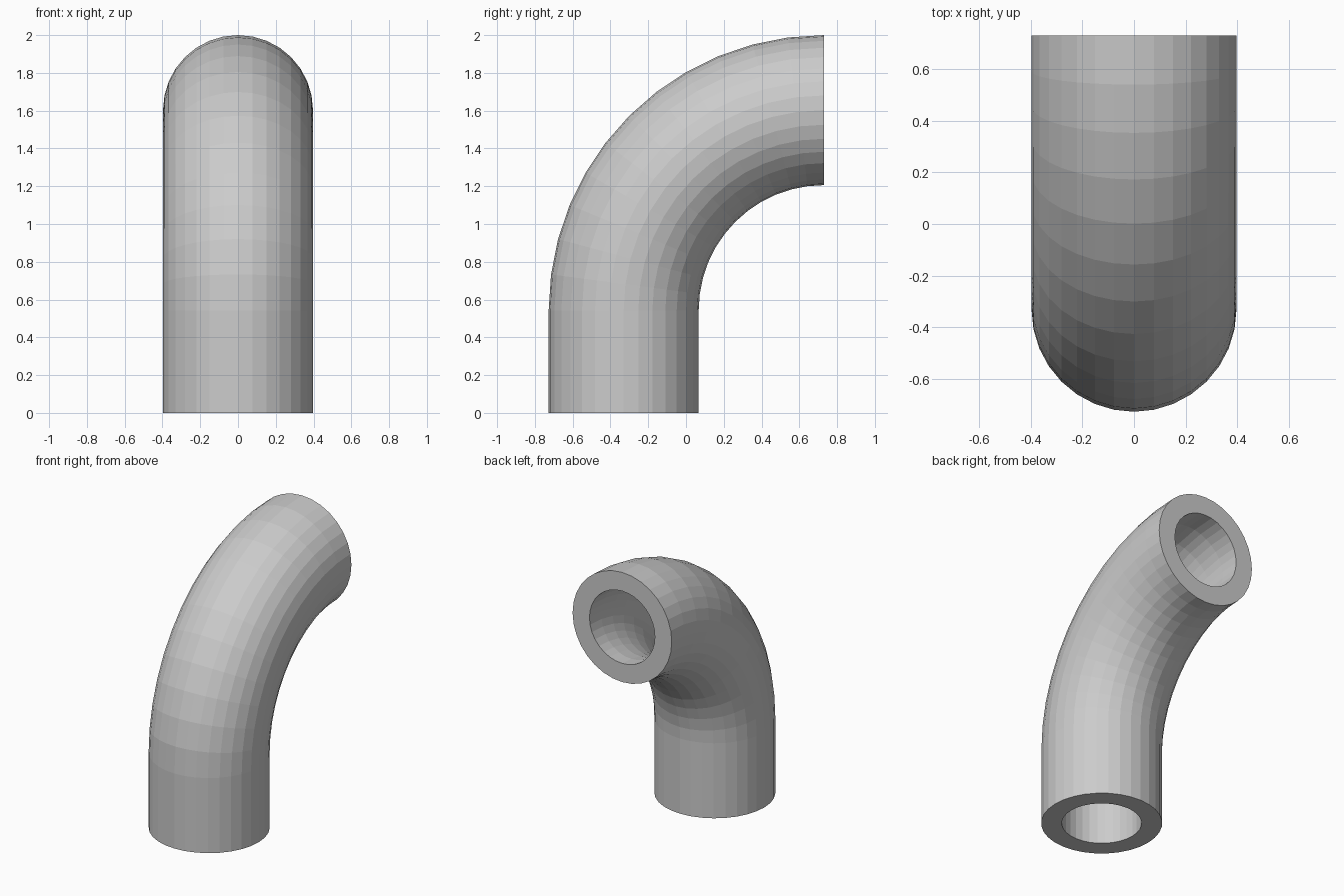
import bpy, bmesh
from math import sin, cos, radians, tau

if "Cube" in bpy.data.objects:
    bpy.data.objects.remove(bpy.data.objects["Cube"])

SIDES, BEND_STEPS = 32, 12
OUTER, INNER = 0.397, 0.262
BEND_R = 1.06          # centreline radius of the bend
PIVOT_Y, PIVOT_Z = 0.73, 0.543


def ring(bm, radius, y, z, angle):
    """Circle of vertices around the centreline, tilted by the bend angle."""
    out = []
    for i in range(SIDES):
        a = tau * i / SIDES
        u, v = radius * cos(a), radius * sin(a)
        out.append(bm.verts.new((u, y + v * cos(angle), z - v * sin(angle))))
    return out


def bridge(bm, a, b):
    for i in range(SIDES):
        j = (i + 1) % SIDES
        bm.faces.new((a[i], a[j], b[j], b[i]))


# Centreline: straight foot, then a quarter bend towards the back
path = [(PIVOT_Y - BEND_R, 0.0, 0.0)]
for k in range(BEND_STEPS + 1):
    t = radians(90) * k / BEND_STEPS
    path.append((PIVOT_Y - BEND_R * cos(t), PIVOT_Z + BEND_R * sin(t), t))

# Outer and inner walls joined by flat annular ends
bm = bmesh.new()
outer = [ring(bm, OUTER, *p) for p in path]
inner = [ring(bm, INNER, *p) for p in path]
for wall in (outer, inner):
    for a, b in zip(wall, wall[1:]):
        bridge(bm, a, b)
for end in (0, -1):
    bridge(bm, outer[end], inner[end])
bmesh.ops.recalc_face_normals(bm, faces=bm.faces)

mesh = bpy.data.meshes.new("pipe_elbow")
bm.to_mesh(mesh)
bm.free()
pipe = bpy.data.objects.new("pipe_elbow", mesh)
bpy.context.collection.objects.link(pipe)
